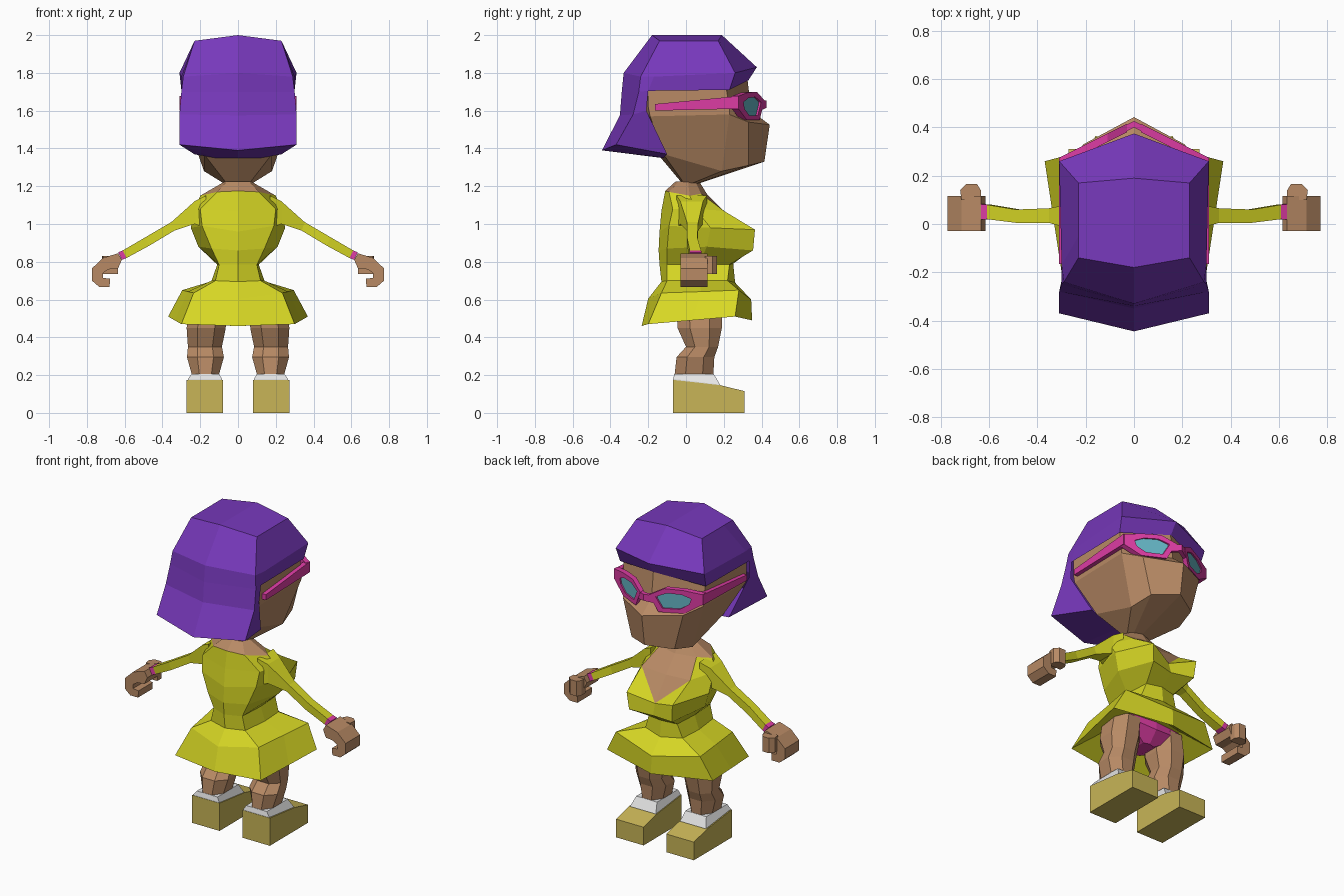
import bpy, bmesh, math

cube = bpy.data.objects.get("Cube")
if cube:
    bpy.data.objects.remove(cube, do_unlink=True)


def material(name, rgb):
    m = bpy.data.materials.new(name)
    m.use_nodes = True
    m.diffuse_color = (*rgb, 1)
    bsdf = m.node_tree.nodes["Principled BSDF"]
    bsdf.inputs["Base Color"].default_value = (*rgb, 1)
    bsdf.inputs["Roughness"].default_value = 0.8
    return m


PURPLE = material("purple hair", (0.185, 0.040, 0.500))
SKIN = material("tan skin", (0.480, 0.255, 0.130))
DRESS = material("yellow dress", (0.680, 0.680, 0.018))
PINK = material("hot pink", (0.720, 0.045, 0.370))
LENS = material("teal lens", (0.130, 0.460, 0.550))
SHOE = material("sand shoe", (0.580, 0.460, 0.095))
WHITE = material("white sock", (0.800, 0.800, 0.800))


def loft(name, rows, mats, colour=None, closed=False, start=True, end=True, accent=()):
    """Skin rows of points into faces, then mirror the result across x = 0.
    Faces listed in accent are cut diagonally, the upper half in colour 1."""
    bm = bmesh.new()
    vs = [[bm.verts.new(p) for p in row] for row in rows]

    def face(verts, index):
        bm.faces.new(verts).material_index = index

    for i in range(len(vs) - 1):
        lo, hi = vs[i], vs[i + 1]
        n = min(len(lo), len(hi))
        for j in range(n if closed else n - 1):
            k = (j + 1) % n
            if (i, j) in accent:
                face((lo[j], lo[k], hi[j]), 0)
                face((lo[k], hi[k], hi[j]), 1)
            else:
                face((lo[j], lo[k], hi[k], hi[j]), colour(i, j) if colour else 0)
    if start:
        face(vs[0], colour(-1, 0) if colour else 0)
    if end:
        face(vs[-1], colour(len(rows), 0) if colour else 0)
    bmesh.ops.mirror(bm, geom=bm.verts[:] + bm.edges[:] + bm.faces[:],
                     axis='X', merge_dist=0.0005)
    bmesh.ops.recalc_face_normals(bm, faces=bm.faces[:])
    me = bpy.data.meshes.new(name)
    bm.to_mesh(me)
    bm.free()
    for m in mats:
        me.materials.append(m)
    ob = bpy.data.objects.new(name, me)
    bpy.context.collection.objects.link(ob)
    return ob


def octagon(x0, x1, y0, y1, z, cut=0.28):
    """Box section with cut corners."""
    a, b = (x1 - x0) * cut, (y1 - y0) * cut
    return [(x0 + a, y0, z), (x1 - a, y0, z), (x1, y0 + b, z), (x1, y1 - b, z),
            (x1 - a, y1, z), (x0 + a, y1, z), (x0, y1 - b, z), (x0, y0 + b, z)]


def extrude(profile, axis, a, b):
    """Two copies of a flat profile at a and b along the axis."""
    return [[p[:axis] + (v,) + p[axis:] for p in profile] for v in (a, b)]


# Head: half rings from back centre round to the face
loft("head", [
    [(0, -.02, 1.215), (.06, -.01, 1.215), (.075, .03, 1.215), (.05, .06, 1.215), (0, .07, 1.215)],
    [(0, -.15, 1.37), (.18, -.12, 1.37), (.18, .19, 1.28), (.15, .33, 1.31), (0, .415, 1.33)],
    [(0, -.25, 1.57), (.285, -.19, 1.57), (.285, .23, 1.58), (.21, .33, 1.54), (0, .443, 1.525)],
    [(0, -.25, 1.61), (.285, -.20, 1.62), (.285, .23, 1.61), (.20, .275, 1.60), (0, .345, 1.60)],
    [(0, -.25, 1.75), (.285, -.20, 1.74), (.285, .21, 1.74), (.20, .245, 1.755), (0, .325, 1.77)],
], [SKIN])

# Hair: cap with a pointed fringe, then the flared bob at the back
loft("hair", [
    [(0, -.18, 2.0), (.23, -.14, 1.97), (.23, -.05, 1.97), (.23, .17, 1.97), (0, .19, 2.0)],
    [(0, -.33, 1.80), (.29, -.24, 1.78), (.30, -.17, 1.78), (.31, .26, 1.80), (0, .375, 1.83)],
    [(0, -.34, 1.70), (.30, -.25, 1.70), (.30, -.20, 1.705), (.30, .23, 1.71), (0, .33, 1.76)],
    [(0, -.35, 1.575), (.31, -.28, 1.58), (.295, -.21, 1.60)],
    [(0, -.445, 1.39), (.31, -.37, 1.42), (.23, -.10, 1.37)],
    [(0, -.13, 1.35), (.12, -.12, 1.35), (.23, -.10, 1.369)],
], [PURPLE], end=False)

# Dress and chest: hem lining, skirt, waist, bust, shoulders, neck
loft("dress", [
    [(0, -.11, .58), (.16, -.09, .58), (.19, .06, .58), (.18, .20, .58), (0, .24, .58)],
    [(0, -.235, .46), (.30, -.20, .47), (.335, .03, .49), (.37, .26, .51), (0, .35, .49)],
    [(0, -.20, .605), (.235, -.13, .635), (.265, .08, .642), (.295, .28, .65), (0, .345, .60)],
    [(0, -.13, .695), (.12, -.10, .70), (.14, .07, .70), (.13, .22, .70), (0, .26, .69)],
    [(0, -.14, .785), (.10, -.10, .785), (.11, .07, .785), (.10, .23, .785), (0, .25, .79)],
    [(0, -.145, .86), (.14, -.10, .87), (.21, .11, .88), (.15, .355, .86), (0, .33, .85)],
    [(0, -.14, .96), (.19, -.09, .99), (.25, .13, .98), (.16, .365, .97), (0, .31, .92)],
    [(0, -.13, 1.07), (.20, -.07, 1.08), (.23, .05, 1.08), (.17, .20, 1.07), (0, .20, 1.06)],
    [(0, -.11, 1.175), (.11, -.09, 1.17), (.20, .02, 1.15), (.13, .08, 1.16), (0, .11, 1.16)],
    [(0, -.055, 1.225), (.06, -.04, 1.225), (.07, .01, 1.225), (.05, .05, 1.225), (0, .07, 1.225)],
], [DRESS, SKIN], colour=lambda i, j: int(i >= 8 or (i == 7 and j == 3)), accent={(6, 3)})

# Underwear
loft("underwear", [
    [(0, -.01, .46), (.04, .00, .46), (.04, .13, .46), (0, .14, .46)],
    [(0, -.08, .53), (.20, -.06, .55), (.20, .18, .55), (0, .20, .53)],
    [(0, -.08, .63), (.15, -.06, .63), (.15, .18, .63), (0, .20, .63)],
], [PINK])


# Sleeves with pink cuffs
def arm_ring(x, z0, z1, y0, y1, lean=0.0):
    return [(x - lean, y0, z0), (x - lean, y1, z0), (x + lean, y1, z1), (x + lean, y0, z1)]


loft("sleeves", [
    arm_ring(.17, .98, 1.15, -.05, .11),
    arm_ring(.23, 1.00, 1.12, -.03, .09),
    arm_ring(.345, .965, 1.01, .005, .065, .008),
    arm_ring(.48, .885, .93, .005, .06, .010),
    arm_ring(.60, .82, .86, .02, .08, .010),
    arm_ring(.625, .81, .85, .018, .082, .010),
], [DRESS, PINK], colour=lambda i, j: int(i >= 4), closed=True)

# Hands: curled fingers and a thumb
curl = [(.635, .845), (.715, .82), (.773, .765), (.773, .70), (.735, .667), (.68, .667),
        (.677, .71), (.715, .715), (.715, .74), (.685, .76), (.635, .765), (.615, .81)]
loft("hands", extrude(curl, 1, -.028, .115), [SKIN], closed=True)
thumb = [(.635, .10), (.715, .10), (.72, .14), (.695, .165), (.65, .165), (.635, .14)]
loft("thumbs", [[(x, y, z) for x, y in thumb] for z in (.735, .83)], [SKIN], closed=True)

# Legs
loft("legs", [
    octagon(.10, .245, -.06, .145, .18),
    octagon(.10, .245, -.06, .145, .205),
    octagon(.075, .27, -.05, .15, .295),
    octagon(.085, .265, .00, .17, .35),
    octagon(.065, .272, -.045, .19, .45),
    octagon(.06, .25, -.05, .19, .57),
], [SKIN], closed=True)

# Socks, flaring onto the shoes
loft("socks", [
    [(.085, -.068, .165), (.265, -.068, .165), (.265, .18, .14), (.085, .18, .14)],
    [(.085, -.068, .18), (.265, -.068, .18), (.265, .18, .15), (.085, .18, .15)],
    [(.10, -.062, .206), (.245, -.062, .206), (.245, .147, .206), (.10, .147, .206)],
], [WHITE], closed=True)

# Shoes: side profile pulled across the width
sole = [(-.07, 0), (.31, 0), (.31, .115), (.18, .147), (-.07, .175)]
loft("shoes", extrude(sole, 0, .08, .272), [SHOE], closed=True)

# Glasses: angled rims with recessed lenses
outer = [(.03, 1.655), (.11, 1.70), (.21, 1.695), (.305, 1.677), (.305, 1.61), (.215, 1.55), (.08, 1.55)]
inner = [(.065, 1.645), (.125, 1.672), (.20, 1.667), (.25, 1.645), (.24, 1.61), (.19, 1.575), (.10, 1.575)]


def on_face(outline, depth):
    return [(x, .425 - .5 * x + depth, z) for x, z in outline]


loft("glasses_rims", [on_face(outer, -.03), on_face(outer, .005),
                      on_face(inner, .005), on_face(inner, -.005)],
     [PINK, LENS], colour=lambda i, j: int(i >= 4), closed=True)
bridge = [(0, 1.615), (.07, 1.60), (.07, 1.65), (0, 1.655)]
loft("glasses_bridge", [on_face(bridge, -.025), on_face(bridge, .002)], [PINK], closed=True)

# Glasses temples
loft("glasses_temples", [
    [(.28, y, z0), (.311, y, z0), (.311, y, z1), (.28, y, z1)]
    for y, z0, z1 in ((-.165, 1.60, 1.635), (.275, 1.61, 1.677))
], [PINK], closed=True)
